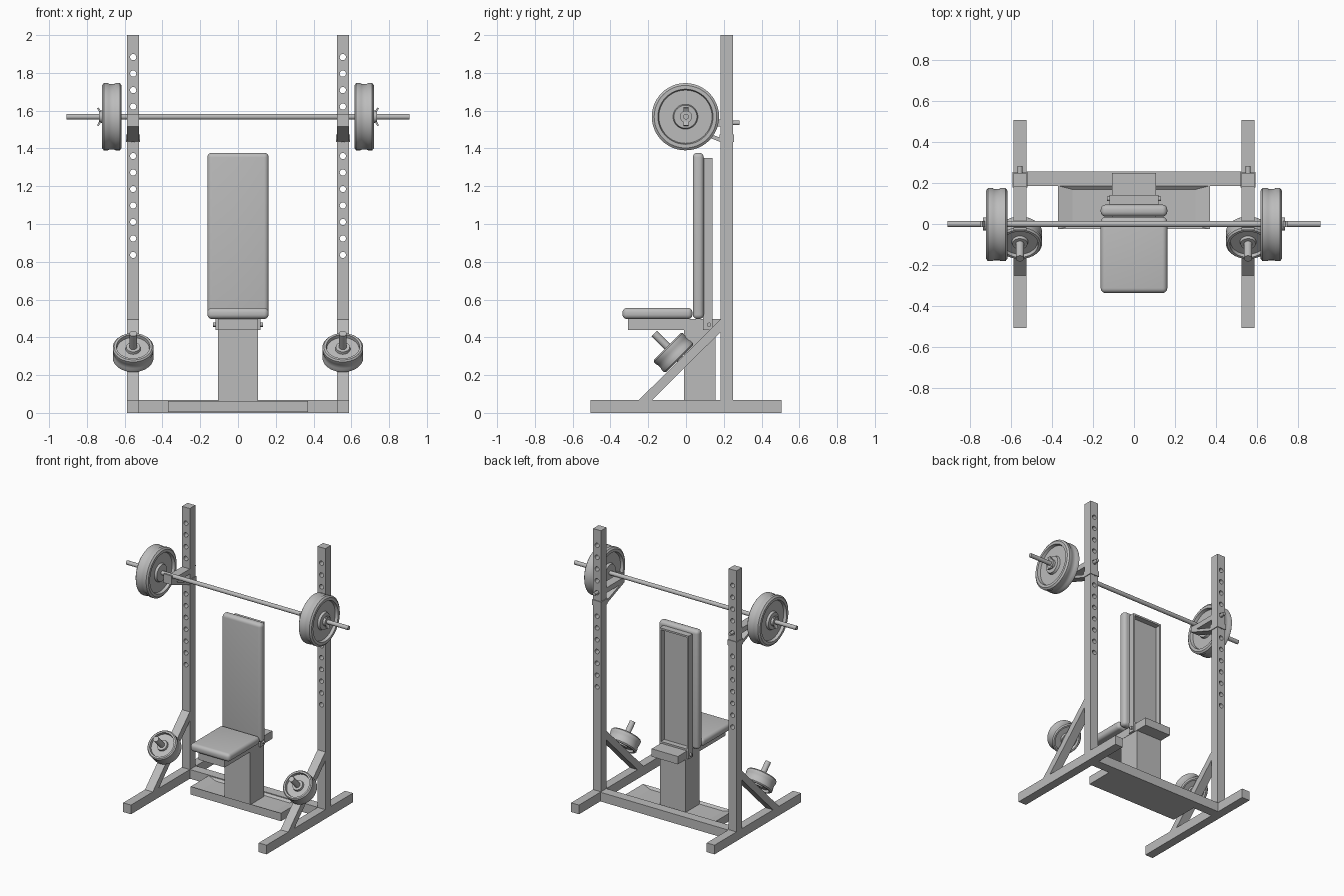
import bpy, bmesh, math
from mathutils import Vector

if "Cube" in bpy.data.objects:
    bpy.data.objects.remove(bpy.data.objects["Cube"])

grey = bpy.data.materials.new("plain grey")
grey.diffuse_color = (0.5, 0.5, 0.5, 1)
grey.use_nodes = True
grey.node_tree.nodes["Principled BSDF"].inputs["Base Color"].default_value = grey.diffuse_color


def finish(name, bm, mirror=False, smooth=False):
    """Turn a bmesh (in world coordinates) into an object, optionally mirrored in x."""
    bmesh.ops.recalc_face_normals(bm, faces=bm.faces)
    me = bpy.data.meshes.new(name)
    bm.to_mesh(me)
    bm.free()
    me.materials.append(grey)
    ob = bpy.data.objects.new(name, me)
    bpy.context.collection.objects.link(ob)
    if smooth:
        bpy.ops.object.select_all(action='DESELECT')
        ob.select_set(True)
        bpy.context.view_layer.objects.active = ob
        bpy.ops.object.shade_smooth_by_angle(angle=math.radians(35))
    if mirror:
        ob.modifiers.new("mirror", 'MIRROR').use_axis[0] = True
    return ob


def add_box(bm, x, y, z):
    verts = bmesh.ops.create_cube(bm, size=1)["verts"]
    for v in verts:
        v.co = Vector([(a + b) / 2 + c * (b - a) for (a, b), c in zip((x, y, z), v.co)])


def box(name, x, y, z, mirror=False, bevel=0):
    bm = bmesh.new()
    add_box(bm, x, y, z)
    if bevel:
        bmesh.ops.bevel(bm, geom=bm.edges[:], offset=bevel, segments=5,
                        profile=0.5, affect='EDGES')
    return finish(name, bm, mirror, bool(bevel))


def add_prism(bm, pts, x0, x1):
    """Extrude a (y, z) outline along x."""
    face = bm.faces.new([bm.verts.new((x0, y, z)) for y, z in pts])
    ext = bmesh.ops.extrude_face_region(bm, geom=[face])["geom"]
    for v in ext:
        if isinstance(v, bmesh.types.BMVert):
            v.co.x = x1


def add_lathe(bm, origin, axis, profile, steps=48):
    """Spin (radius, distance along axis) points round an axis."""
    axis = Vector(axis).normalized()
    origin = Vector(origin)
    u = axis.orthogonal().normalized()
    w = axis.cross(u)
    rings = []
    for r, h in profile:
        c = origin + axis * h
        if r == 0:
            rings.append([bm.verts.new(c)] * steps)
        else:
            rings.append([bm.verts.new(c + r * (u * math.cos(t) + w * math.sin(t)))
                          for t in (2 * math.pi * i / steps for i in range(steps))])
    for a, b in zip(rings, rings[1:]):
        for i in range(steps):
            j = (i + 1) % steps
            bm.faces.new(list(dict.fromkeys((a[i], a[j], b[j], b[i]))))


def lathe(name, origin, axis, profile, mirror=False):
    bm = bmesh.new()
    add_lathe(bm, origin, axis, profile)
    return finish(name, bm, mirror, True)


def rod(name, p0, p1, r, mirror=False):
    d = Vector(p1) - Vector(p0)
    return lathe(name, p0, d, [(0, 0), (r, 0), (r, d.length), (0, d.length)], mirror)


def plate_profile(R, half):
    """Weight plate: hub, sunken web, raised rim and a slightly grooved tread."""
    side = [(0, .92), (.34, .92), (.37, .6), (.79, .6), (.82, 1), (.93, 1),
            (1, .82), (1, .4), (.975, .25)]
    pts = [(r * R, h * half) for r, h in side]
    return pts + [(r, -h) for r, h in reversed(pts)]


X0, X1, XC = 0.523, 0.587, 0.555
Y0, Y1 = 0.183, 0.248

# Rack frame
box("floor_foot", (X0, X1), (-0.505, 0.505), (0, 0.068), True)
box("rear_crossbeam", (-X0, X0), (0.185, 0.255), (0, 0.068))
uprights = box("upright", (X0, X1), (Y0, Y1), (0.068, 2))

# Row of adjustment holes through each upright
bm = bmesh.new()
for i in range(13):
    add_lathe(bm, (XC, 0.1, 0.836 + i * 0.0873), (0, 1, 0),
              [(0, 0), (.0165, 0), (.0165, .25), (0, .25)], 24)
cutter = finish("hole_cutter", bm)
cutter.hide_render = True
cutter.display_type = 'WIRE'
cut = uprights.modifiers.new("holes", 'BOOLEAN')
cut.operation, cut.solver, cut.object = 'DIFFERENCE', 'EXACT', cutter
uprights.modifiers.new("mirror", 'MIRROR')

# Diagonal braces with storage pegs and spare plates
bm = bmesh.new()
add_prism(bm, [(-.25, .068), (-.18, .068), (Y0, .428), (Y0, .495)], X0, X1)
finish("diagonal_brace", bm, True)
rod("storage_peg", (XC, -.03, .282), (XC, -.168, .42), 0.02, True)
lathe("spare_plate", (XC, -.067, .319), (0, -1, 1), plate_profile(.108, .046), True)

# Bar hooks: sleeve, arm with front lip, lower strut and locking pin
box("hook_sleeve", (X0 - .005, X1 + .005), (Y0 - .005, Y1 + .005), (1.434, 1.475), True)
bm = bmesh.new()
add_prism(bm, [(-.03, 1.515), (Y0, 1.515), (Y0, 1.553), (-.018, 1.553),
               (-.018, 1.582), (-.03, 1.582)], X0, X1)
add_prism(bm, [(-.03, 1.515), (Y0, 1.434), (Y0, 1.456), (.026, 1.515)], X0, X1)
finish("bar_hook", bm, True)
rod("locking_pin", (XC, .17, 1.535), (XC, .282, 1.535), 0.012, True)

# Barbell
BZ = 1.568
rod("barbell_bar", (-.908, 0, BZ), (.908, 0, BZ), 0.015)
lathe("barbell_plate", (.668, -.003, BZ), (1, 0, 0), plate_profile(.178, .052), True)
rod("clamp_nut", (.71, 0, BZ), (.735, 0, BZ), 0.032, True)
bm = bmesh.new()
for s in (-1, 1):
    wing = [(.718, .02), (.732, .02), (.747, .046), (.737, .048)]
    vs = [[bm.verts.new((x, y, BZ + s * z)) for x, z in wing] for y in (-.014, .014)]
    bm.faces.new(vs[0])
    bm.faces.new(vs[1])
    for i in range(4):
        j = (i + 1) % 4
        bm.faces.new((vs[0][i], vs[0][j], vs[1][j], vs[1][i]))
finish("clamp_wings", bm, True)

# Bench base with a shallow sunken top, and its post
bm = bmesh.new()
add_box(bm, (-.37, .37), (-.025, .186), (.004, .063))
top = max(bm.faces, key=lambda f: f.calc_center_median().z)
bmesh.ops.inset_region(bm, faces=[top], thickness=0.025)
for v in top.verts:
    v.co.x = math.copysign(.3, v.co.x)
    v.co.z -= 0.015
finish("bench_base", bm)
box("bench_post", (-.105, .105), (-.01, .155), (.045, .46))
box("seat_beam", (-.107, .107), (-.308, .248), (.44, .498))

# Padded seat and backrest
box("seat_pad", (-.162, .162), (-.336, .034), (.497, .556), bevel=.024)
box("backrest_pad", (-.162, .162), (.036, .094), (.497, 1.377), bevel=.024)

# Backrest frame, open at the rear, pivoting on a rod
bm = bmesh.new()
for s in (-1, 1):
    add_box(bm, sorted((s * .107, s * .12)), (.09, .14), (.44, 1.35))
add_box(bm, (-.107, .107), (.09, .14), (1.337, 1.35))
add_box(bm, (-.107, .107), (.09, .14), (.498, .511))
add_box(bm, (-.107, .107), (.088, .1), (.511, 1.337))
finish("backrest_frame", bm)
rod("pivot_rod", (-.132, .122, .467), (.132, .122, .467), 0.011)
